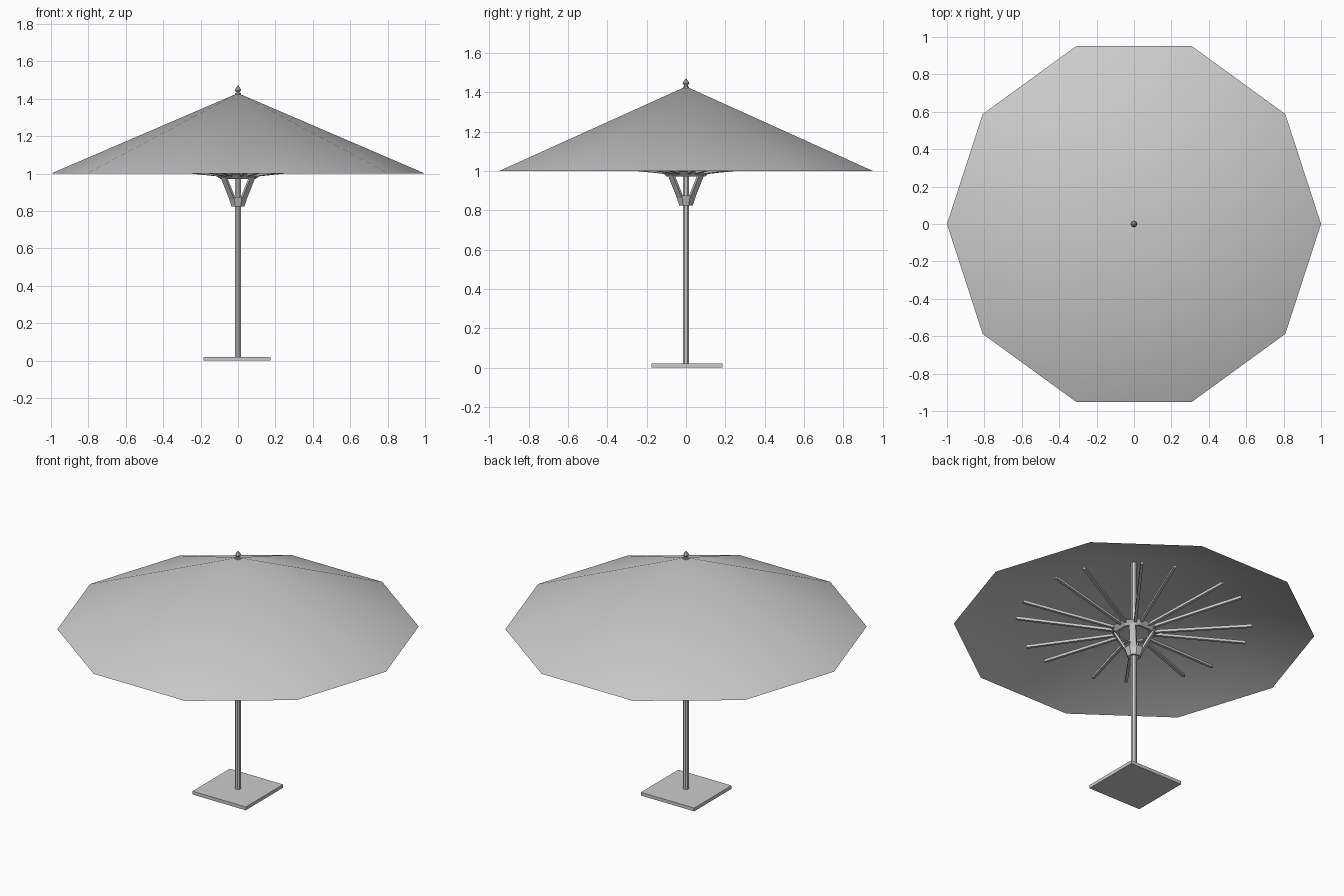
import bpy, math
from mathutils import Vector

if "Cube" in bpy.data.objects:
    bpy.data.objects.remove(bpy.data.objects["Cube"])


def make_object(name, verts, faces, smooth=False):
    mesh = bpy.data.meshes.new(name)
    mesh.from_pydata(verts, [], faces)
    mesh.update()
    mesh.polygons.foreach_set("use_smooth", [smooth] * len(mesh.polygons))
    ob = bpy.data.objects.new(name, mesh)
    bpy.context.collection.objects.link(ob)
    return ob


def lathe(name, profile, sides, closed=False, offset=0.0, smooth=False):
    """Spin (radius, z) points round the z axis; cap the ends unless closed."""
    verts = []
    for r, z in profile:
        for i in range(sides):
            a = offset + math.tau * i / sides
            verts.append((r * math.cos(a), r * math.sin(a), z))
    n = len(profile)
    faces = []
    for j in range(n if closed else n - 1):
        k = (j + 1) % n
        for i in range(sides):
            i2 = (i + 1) % sides
            faces.append((j * sides + i, j * sides + i2, k * sides + i2, k * sides + i))
    if not closed:
        faces.append(tuple(reversed(range(sides))))
        faces.append(tuple(range((n - 1) * sides, n * sides)))
    return make_object(name, verts, faces, smooth)


def bar(name, angle, start, end, width, thick):
    """Box bar between two (radius, z) points in the radial plane at angle."""
    out = Vector((math.cos(angle), math.sin(angle), 0))
    up = Vector((0, 0, 1))
    a = out * start[0] + up * start[1]
    b = out * end[0] + up * end[1]
    side = out.cross(up)
    norm = (b - a).normalized().cross(side)
    verts = [p + side * s * width / 2 + norm * t * thick / 2
             for p in (a, b) for s, t in ((-1, -1), (1, -1), (1, 1), (-1, 1))]
    faces = [(0, 3, 2, 1), (4, 5, 6, 7)]
    faces += [(i, (i + 1) % 4, (i + 1) % 4 + 4, i + 4) for i in range(4)]
    return make_object(name, verts, faces)


# square foot plate, slightly off centre
bpy.ops.mesh.primitive_cube_add(size=1, location=(-0.005, 0.005, 0.01))
base = bpy.context.object
base.name = "base_plate"
base.scale = (0.36, 0.36, 0.02)

# pole
lathe("pole", [(0.017, 0.015), (0.017, 1.43)], 8, offset=math.pi / 8)

# ten-sided open canopy
rim = [(math.cos(math.tau * i / 10), math.sin(math.tau * i / 10), 1.0) for i in range(10)]
make_object("canopy", rim + [(0, 0, 1.43)],
            [(i, (i + 1) % 10, 10) for i in range(10)], smooth=True)

# pointed finial
lathe("finial", [(0.009, 1.42), (0.009, 1.435), (0.017, 1.447),
                 (0.012, 1.456), (0.002, 1.47)], 8)

# sliding hub and the ring that carries the ribs
lathe("hub", [(0.037, 0.825), (0.056, 0.876), (0.040, 0.876), (0.024, 0.825)], 8,
      closed=True, offset=math.pi / 8)
lathe("rib_ring", [(0.105, 0.972), (0.133, 0.997), (0.110, 1.0), (0.088, 0.975)], 8,
      closed=True, offset=math.pi / 8)

# four struts from hub to ring
for k in range(4):
    bar(f"strut_{k}", math.radians(45 + 90 * k), (0.042, 0.865), (0.108, 0.982), 0.036, 0.012)

# eight pairs of radial ribs
for k in range(8):
    for s in (-1, 1):
        bar(f"rib_{k}_{'a' if s < 0 else 'b'}", math.radians(17 + 45 * k + 8.2 * s),
            (0.11, 0.993), (0.655, 1.05), 0.016, 0.016)
